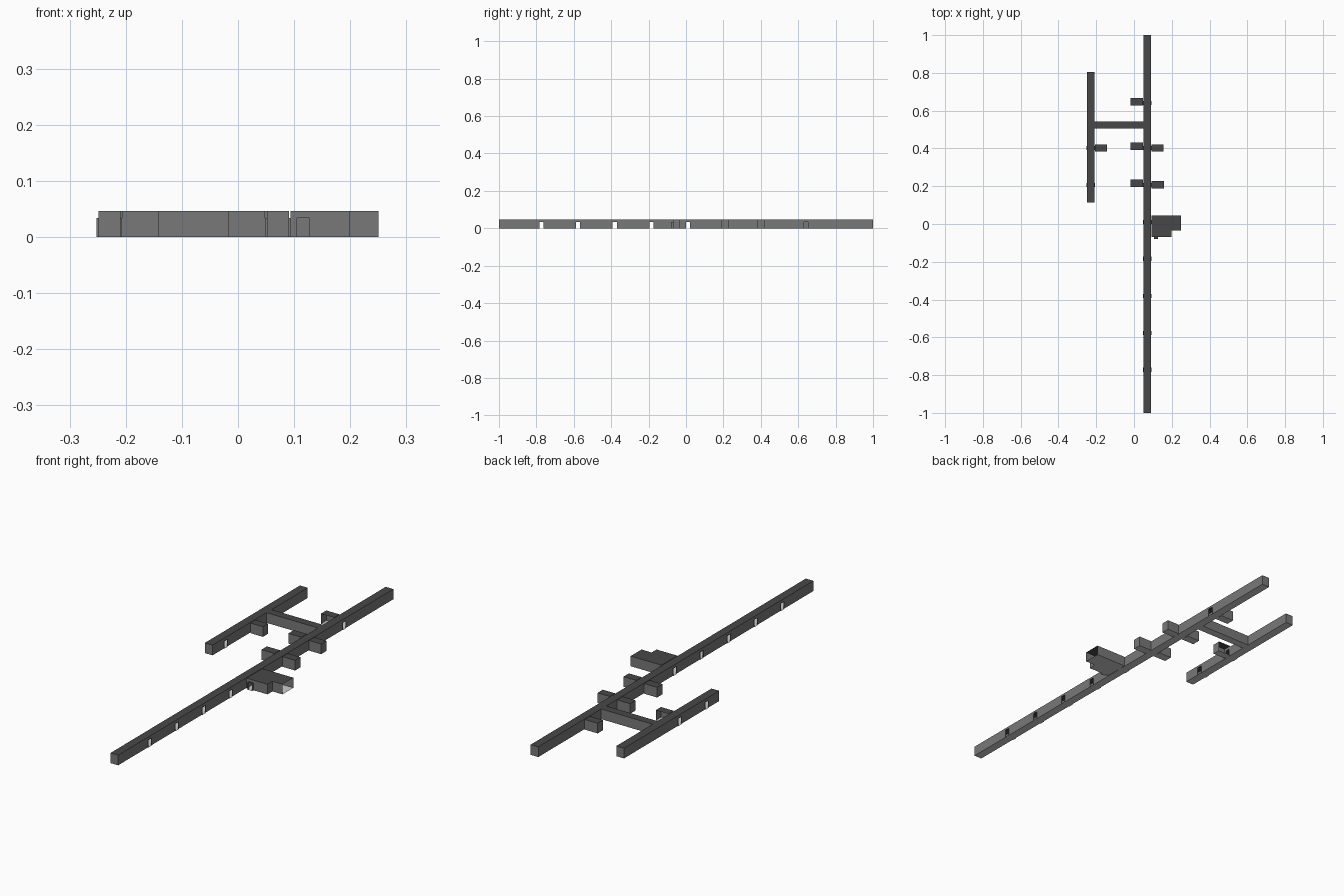
import bpy, bmesh
from mathutils import Vector

if "Cube" in bpy.data.objects:
    bpy.data.objects.remove(bpy.data.objects["Cube"])

H = 0.0465        # corridor height
DOOR_H = 0.034    # doorway height
DOOR_W = 0.022    # doorway width
FRAME = 0.003     # how far a door frame stands out of the wall

# Surface colours: pale floor, dark grey walls, near-black ceiling
FLOOR, WALL, CEILING = range(3)
mats = []
for label, v in (("floor", 0.8), ("wall", 0.19), ("ceiling", 0.064)):
    m = bpy.data.materials.new(label)
    m.diffuse_color = (v, v, v, 1)
    m.use_nodes = True
    m.node_tree.nodes["Principled BSDF"].inputs["Base Color"].default_value = m.diffuse_color
    mats.append(m)


def door(at, depth=FRAME):
    """Doorway centred on a world coordinate along its wall."""
    return (at - DOOR_W / 2, at + DOOR_W / 2, DOOR_H, depth)


def gap(a, b):
    """Full-height opening."""
    return (a, b, H, 0)


def shell(name, outline, openings):
    """Thin hollow room: counter-clockwise outline, openings listed per wall index.
    Faces point inwards, as the model is meant to be seen from inside."""
    bm = bmesh.new()

    def face(mat, *pts):
        f = bm.faces.new([bm.verts.new(p) for p in reversed(pts)])
        f.material_index = mat

    pts = [Vector((x, y, 0)) for x, y in outline]
    face(FLOOR, *reversed(pts))
    face(CEILING, *[p + Vector((0, 0, H)) for p in pts])
    for i, p in enumerate(pts):
        q = pts[(i + 1) % len(pts)]
        length = (q - p).length
        t = (q - p) / length
        out = Vector((t.y, -t.x, 0))
        axis = 0 if abs(t.x) > 0.5 else 1

        def at(s, z, d=0):
            return p + t * s + out * d + Vector((0, 0, z))

        def wall(a, b, z0, z1):
            if b - a > 1e-5 and z1 - z0 > 1e-5:
                face(WALL, at(a, z0), at(b, z0), at(b, z1), at(a, z1))

        spans = []
        for a, b, top, depth in openings.get(i, []):
            s = sorted(((a - p[axis]) * t[axis], (b - p[axis]) * t[axis]))
            spans.append((max(s[0], 0), min(s[1], length), top, depth))
        last = 0
        for a, b, top, d in sorted(spans):
            wall(last, a, 0, H)
            wall(a, b, top, H)
            if d:  # door frame: two jambs, lintel and sill
                face(WALL, at(a, 0), at(a, top), at(a, top, d), at(a, 0, d))
                face(WALL, at(b, 0, d), at(b, top, d), at(b, top), at(b, 0))
                face(CEILING, at(a, top), at(b, top), at(b, top, d), at(a, top, d))
                face(FLOOR, at(a, 0, d), at(b, 0, d), at(b, 0), at(a, 0))
            last = b
        wall(last, length, 0, H)
    bmesh.ops.remove_doubles(bm, verts=bm.verts, dist=1e-5)
    me = bpy.data.meshes.new(name)
    for m in mats:
        me.materials.append(m)
    bm.to_mesh(me)
    bm.free()
    bpy.context.collection.objects.link(bpy.data.objects.new(name, me))


def box(x0, x1, y0, y1):
    # wall order: 0 front, 1 right, 2 back, 3 left
    return [(x0, y0), (x1, y0), (x1, y1), (x0, y1)]


# Main corridor with doorways on both sides
MX0, MX1 = 0.0515, 0.0905
main_doors = [-0.772, -0.577, -0.381, -0.184, 0.011, 0.207, 0.403, 0.641]
LINK = (0.506, 0.543)
junction = gap(*LINK)
shell("main_corridor", box(MX0, MX1, -1, 1), {
    1: [door(y) for y in main_doors],
    3: [door(y) for y in main_doors] + [junction]})

# Side corridor
SX0, SX1 = -0.249, -0.2095
side_doors = [0.207, 0.403]
shell("side_corridor", box(SX0, SX1, 0.114, 0.806), {
    1: [door(y) for y in side_doors] + [junction],
    3: [door(y) for y in side_doors]})

# Link corridor, open at both ends
shell("link_corridor", box(SX1, MX0, *LINK), {1: [junction], 3: [junction]})

# Small rooms left of the main corridor; the back one has an open front
left_x = (-0.0175, MX0 - FRAME)
for n, (y0, y1, dy) in enumerate([(0.195, 0.235, 0.207), (0.391, 0.431, 0.403),
                                  (0.628, 0.667, 0.641)]):
    holes = {1: [door(dy, 0)]}
    if n == 2:
        holes[0] = [gap(*left_x)]
    shell(f"left_room_{n + 1}", box(*left_x, y0, y1), holes)

# Small rooms right of the main corridor
for n, (x1, y0, y1, dy) in enumerate([(0.158, 0.189, 0.228, 0.207),
                                      (0.155, 0.383, 0.421, 0.403)]):
    shell(f"right_room_{n + 1}", box(MX1 + FRAME, x1, y0, y1), {3: [door(dy, 0)]})

# Room off the side corridor, open at the back
side_x = (SX1 + FRAME, -0.142)
shell("side_room", box(*side_x, 0.384, 0.422), {
    3: [door(0.403, 0)], 2: [gap(*side_x)]})

# Large L-shaped room, open on the right with a front doorway
bx = MX1 + FRAME
shell("large_room", [(bx, -0.07), (0.199, -0.07), (0.199, -0.034),
                     (0.25, -0.034), (0.25, 0.045), (bx, 0.045)], {
    0: [door(0.1165, 0.01)],
    3: [gap(-0.034, 0.045)],
    5: [door(0.011, 0)]})
